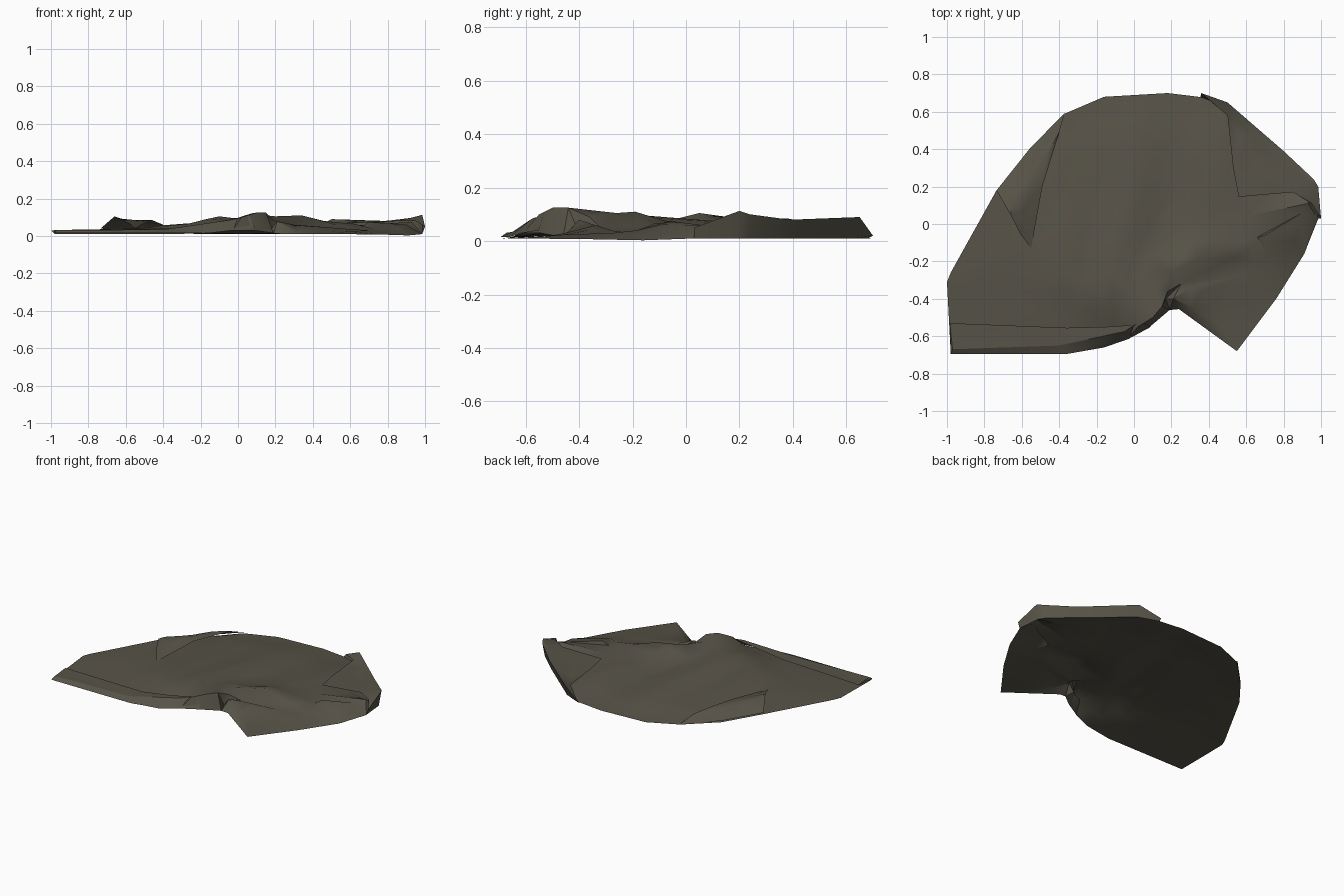
import bpy, bmesh, math
from mathutils import Vector
from mathutils.geometry import delaunay_2d_cdt

if "Cube" in bpy.data.objects:
    bpy.data.objects.remove(bpy.data.objects["Cube"])

cloth = bpy.data.materials.new("dark olive grey cloth")
cloth.diffuse_color = (0.095, 0.086, 0.064, 1)
cloth.use_nodes = True
cloth.node_tree.nodes["Principled BSDF"].inputs["Base Color"].default_value = cloth.diffuse_color


def sampled(line, closed=False, step=0.05):
    """Points along a 3D polyline, used as height guides."""
    pts = [Vector(p) for p in line]
    pairs = list(zip(pts, pts[1:])) + ([(pts[-1], pts[0])] if closed else [])
    out = []
    for a, b in pairs:
        n = max(1, round((b - a).length / step))
        out += [a.lerp(b, i / n) for i in range(n)]
    return out if closed else out + [pts[-1]]


def finish(name, mesh):
    mesh.materials.append(cloth)
    ob = bpy.data.objects.new(name, mesh)
    bpy.context.collection.objects.link(ob)
    bpy.ops.object.select_all(action='DESELECT')
    ob.select_set(True)
    bpy.context.view_layer.objects.active = ob
    bpy.ops.object.shade_smooth_by_angle(angle=math.radians(35))


def sheet(name, outline, folds=(), step=0.09):
    """Cloth piece: outline filled with triangles, height flowing between folds."""
    guides = sampled(outline, True)
    for f in folds:
        guides += sampled(f)

    def height(p):
        total = weight = 0.0
        for g in guides:
            d = (g.x - p.x) ** 2 + (g.y - p.y) ** 2
            if d < 1e-7:
                return g.z
            w = d ** -1.6
            total += w * g.z
            weight += w
        return total / weight

    pts = [Vector(p[:2]) for p in outline]
    face = list(range(len(pts)))
    edges = []
    for f in folds:
        start = len(pts)
        pts += [Vector(p[:2]) for p in f]
        edges += [(i, i + 1) for i in range(start, len(pts) - 1)]
    # staggered filler points
    for j in range(-9, 10):
        for i in range(-13, 14):
            q = Vector(((i + 0.5 * (j % 2)) * step, j * step))
            if all((q - g.xy).length > step * 0.45 for g in guides):
                pts.append(q)
    res = delaunay_2d_cdt(pts, edges, [face], 1, 1e-5)
    mesh = bpy.data.meshes.new(name)
    mesh.from_pydata([(v.x, v.y, height(v)) for v in res[0]], [], res[2])
    bm = bmesh.new()
    bm.from_mesh(mesh)
    bmesh.ops.delete(bm, geom=[v for v in bm.verts if not v.link_faces], context='VERTS')
    for f in bm.faces:
        if f.normal.z < 0:
            f.normal_flip()
    bm.to_mesh(mesh)
    bm.free()
    finish(name, mesh)


def band(name, low, high):
    """Strip of cloth joining a lower and an upper line."""
    n = len(low)
    mesh = bpy.data.meshes.new(name)
    mesh.from_pydata(low + high, [], [(i, i + 1, n + i + 1, n + i) for i in range(n - 1)])
    finish(name, mesh)


# upper edge of the turned back right corner; the lower edge tucks in below it
rim_high = [(1, .03, .05), (.985, .2, .113), (.96, .24, .10), (.80, .39, .08), (.50, .65, .09), (.36, .70, .02)]
rim_low = [(x * .985, y * .97, .01) for x, y, z in rim_high]

# main spread of the cloth with its raised creases
sheet("cloth_spread", [
    (-.98, -.69, .01), (-.36, -.69, .01), (-.16, -.655, .015), (-.03, -.61, .03),
    (.09, -.545, .03), (.19, -.46, .015), (.24, -.455, .01),
    (.55, -.68, .01), (.76, -.40, .008), (.91, -.16, .003)] + rim_low + [
    (.18, .70, .01), (-.16, .68, .01), (-.37, .59, .015), (-.56, .40, .01),
    (-.735, .18, .03), (-.98, -.26, .03), (-1, -.31, .03)],
    [
        # hollow beside the left lip
        [(-.41, .48, .03), (-.54, .05, .03)],
        [(-.55, -.13, .04), (-.92, -.245, .032)],
        # broad rise through the middle
        [(-.12, -.42, .09), (-.1, -.27, .105), (0, .3, .06), (0, .55, .035)],
        [(-.3, -.3, .065), (-.25, .4, .045)],
        # soft valley
        [(.13, -.1, .055), (.22, .15, .04), (.2, .45, .03)],
        [(.4, .05, .06), (.44, .45, .05)],
        # front right ridge and the drop below it
        [(.02, -.55, .10), (.07, -.46, .12), (.11, -.35, .115), (.2, -.26, .105),
         (.34, -.19, .11), (.46, -.14, .08), (.62, -.12, .065)],
        [(.17, -.40, .03), (.25, -.32, .05), (.65, -.2, .035)],
        [(.10, -.50, .125), (.15, -.44, .125), (.18, -.36, .09)],
        [(.21, -.40, .08), (.3, -.34, .06)],
        [(.5, -.45, .025), (.7, -.28, .03)],
        # right pleats
        [(.6, .04, .055), (.93, .11, .075)],
        [(.66, -.07, .05), (.9, .06, .06)],
        [(.7, -.06, .075), (.9, .0, .06)],
        # low bed under the turned corner
        [(.86, .22, .02), (.55, .5, .025)],
        # front lower left
        [(-.9, -.53, .02), (-.36, -.555, .025)],
    ])

# back right corner turned over on top, with its rolled rim
sheet("turned_corner", rim_high + [
    (.50, .58, .06), (.53, .30, .065), (.56, .145, .065), (.85, .17, .08), (.95, .11, .08)],
    [[(.6, .4, .075), (.75, .25, .07)]], .08)
band("rolled_rim", rim_low, rim_high)

# left lip folded up over the hollow
sheet("left_lip", [
    (-.37, .595, .02), (-.56, .40, .02), (-.735, .18, .04), (-.66, .05, .105),
    (-.61, -.05, .08), (-.55, -.13, .04), (-.49, .2, .075), (-.40, .49, .06)],
    [[(-.65, .12, .095), (-.55, .2, .085), (-.46, .38, .085)]], .07)

# front hem doubled over the lower left edge
sheet("front_hem", [
    (-.98, -.695, .015), (-.36, -.695, .015), (-.16, -.66, .015), (-.03, -.615, .03),
    (.09, -.55, .04), (.06, -.53, .11), (0, -.54, .095), (-.15, -.55, .07),
    (-.36, -.555, .04), (-.985, -.53, .032)],
    [[(-.97, -.67, .032), (-.40, -.65, .034), (-.05, -.575, .085)]], .07)
